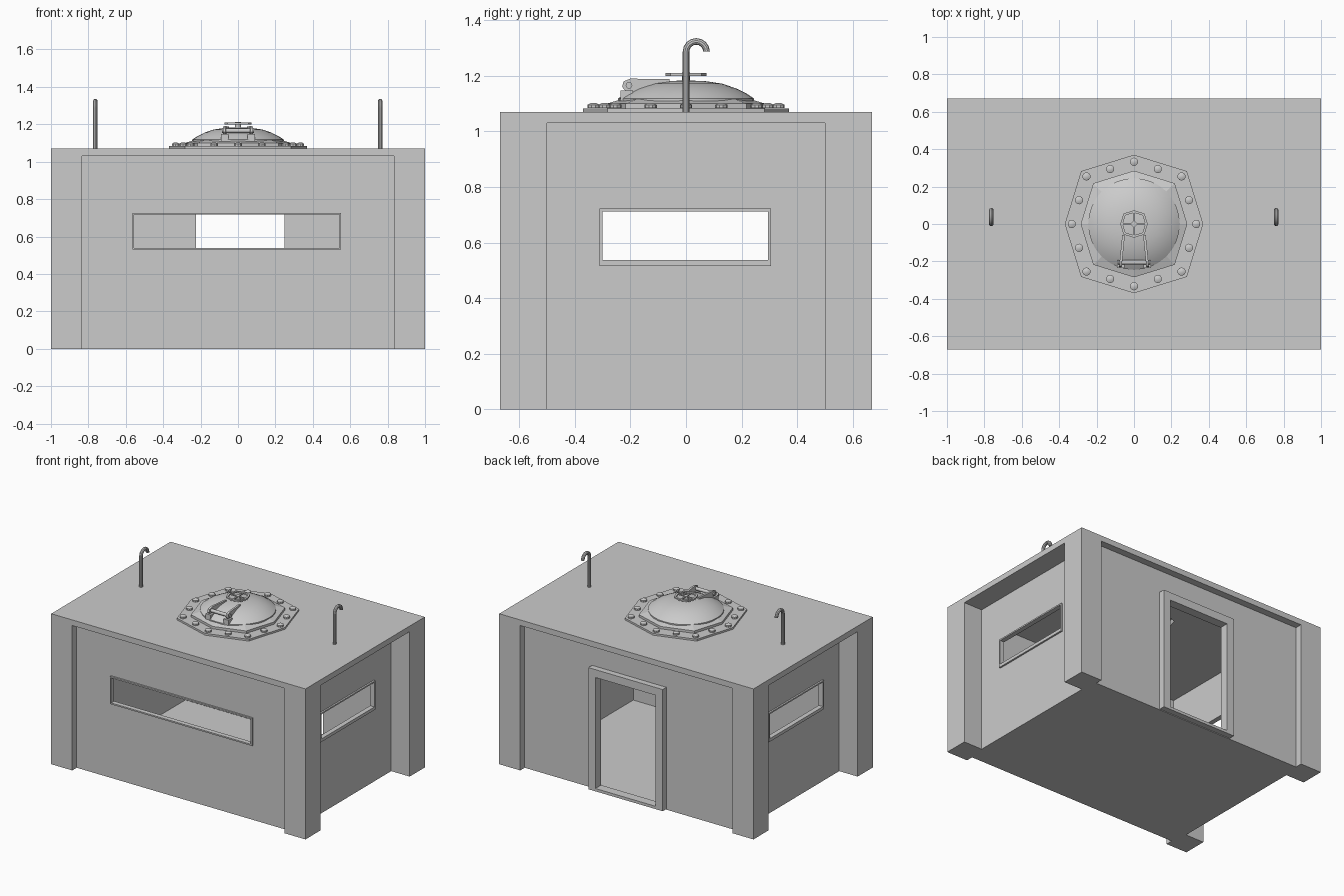
import bpy, bmesh
from math import pi, sin, cos, radians
from mathutils import Matrix, Vector

cube = bpy.data.objects.get("Cube")
if cube:
    bpy.data.objects.remove(cube)

concrete = bpy.data.materials.new("concrete_grey")
concrete.use_nodes = True
GREY = (0.6, 0.6, 0.6, 1)
concrete.diffuse_color = GREY
concrete.node_tree.nodes["Principled BSDF"].inputs["Base Color"].default_value = GREY


def finish(name, bm, smooth=False):
    bmesh.ops.recalc_face_normals(bm, faces=bm.faces)
    mesh = bpy.data.meshes.new(name)
    bm.to_mesh(mesh)
    bm.free()
    mesh.materials.append(concrete)
    ob = bpy.data.objects.new(name, mesh)
    bpy.context.collection.objects.link(ob)
    if smooth:
        bpy.ops.object.select_all(action='DESELECT')
        ob.select_set(True)
        bpy.context.view_layer.objects.active = ob
        bpy.ops.object.shade_smooth_by_angle(angle=radians(35))
    return ob


def add_box(bm, lo, hi):
    lo, hi = Vector(lo), Vector(hi)
    mat = Matrix.Translation((lo + hi) / 2) @ Matrix.Diagonal((*(hi - lo), 1))
    bmesh.ops.create_cube(bm, size=1, matrix=mat)


def box(name, lo, hi):
    bm = bmesh.new()
    add_box(bm, lo, hi)
    return finish(name, bm)


def add_cyl(bm, r1, r2, depth, centre, sides=12, rot=Matrix()):
    bmesh.ops.create_cone(bm, cap_ends=True, segments=sides, radius1=r1, radius2=r2,
                          depth=depth, matrix=Matrix.Translation(centre) @ rot)


def add_loft(bm, rings, cap_start=True, cap_end=True):
    loops = [[bm.verts.new(p) for p in ring] for ring in rings]
    for a, b in zip(loops, loops[1:]):
        for i in range(len(a)):
            j = (i + 1) % len(a)
            bm.faces.new((a[i], a[j], b[j], b[i]))
    if cap_start:
        bm.faces.new(loops[0])
    if cap_end:
        bm.faces.new(loops[-1])


def cut(target, cutters):
    for c in cutters:
        mod = target.modifiers.new("cut", 'BOOLEAN')
        mod.operation, mod.solver, mod.object = 'DIFFERENCE', 'EXACT', c
        bpy.ops.object.select_all(action='DESELECT')
        bpy.context.view_layer.objects.active = target
        target.select_set(True)
        bpy.ops.object.modifier_apply(modifier=mod.name)
        bpy.data.objects.remove(c)


def octagon(r, z):
    """Slightly squared octagon with its corners on the axes and diagonals."""
    return [Vector(((r + (0.08 * r if i % 2 else 0)) * cos(i * pi / 4),
                    (r + (0.08 * r if i % 2 else 0)) * sin(i * pi / 4), z)) for i in range(8)]


# Hollow room with floor, windows on three sides and a doorway at the back
WX, WY, T = 0.855, 0.62, 0.02
room = box("room_walls", (-WX, -WY, 0), (WX, WY, 1.03))
cut(room, [
    box("room_space", (T - WX, T - WY, 0.015), (WX - T, WY - T, 1.1)),
    box("front_hole", (-0.56, -0.8, 0.535), (0.547, -0.5, 0.722)),
    box("side_hole", (-1, -0.306, 0.53), (1, 0.3, 0.715)),
    box("door_hole", (-0.25, 0.5, 0.015), (0.28, 0.8, 0.84)),
])

# Corner pillars
for sx, side in ((-1, "right"), (1, "left")):
    for sy, end in ((-1, "front"), (1, "back")):
        box(f"{end}_{side}_pillar", [min(sx, sx * 0.835), min(sy * 0.5, sy * 0.67), 0],
            [max(sx, sx * 0.835), max(sy * 0.5, sy * 0.67), 1.03])

# Roof slab with the hatch opening
roof = box("roof_slab", (-1, -0.67, 1.03), (1, 0.67, 1.07))
bm = bmesh.new()
add_loft(bm, [octagon(0.24, 1.0), octagon(0.24, 1.1)])
cut(roof, [finish("hatch_hole", bm)])


def frame(name, axis, depth, span, height, w, sill):
    """Rectangular frame on a wall; axis is the one the wall faces along."""
    bm = bmesh.new()
    (a, b), (z0, z1) = span, height
    for s0, s1, h0, h1 in ((a, a + w, z0, z1), (b - w, b, z0, z1),
                           (a + w, b - w, z1 - w, z1), (a + w, b - w, z0, z0 + sill)):
        lo, hi = (s0, depth[0], h0), (s1, depth[1], h1)
        if axis == 'x':
            lo, hi = (lo[1], lo[0], lo[2]), (hi[1], hi[0], hi[2])
        add_box(bm, lo, hi)
    finish(name, bm)


frame("front_window_frame", 'y', (-0.632, -0.598), (-0.565, 0.552), (0.53, 0.727), 0.01, 0.01)
for sx, side in ((-1, "right"), (1, "left")):
    frame(f"{side}_window_frame", 'x', sorted((sx * 0.833, sx * 0.867)),
          (-0.311, 0.305), (0.516, 0.722), 0.01, 0.022)
frame("door_frame", 'y', (0.598, 0.662), (-0.28, 0.305), (0.005, 0.87), 0.056, 0.02)

# Hatch flange, raised collar and domed lid
bm = bmesh.new()
add_loft(bm, [octagon(0.24, 1.07), octagon(0.37, 1.07), octagon(0.37, 1.083), octagon(0.24, 1.083)],
         False, False)
finish("hatch_flange", bm)
bm = bmesh.new()
add_loft(bm, [octagon(0.24, 1.083), octagon(0.285, 1.083), octagon(0.285, 1.1), octagon(0.225, 1.118),
              octagon(0.225, 1.09)], False, False)
finish("hatch_collar", bm)
bm = bmesh.new()
dome = [(0.245, 1.085), (0.245, 1.118), (0.22, 1.135), (0.18, 1.155), (0.13, 1.172), (0.07, 1.181), (0.02, 1.183)]
add_loft(bm, [[(r * cos(i * pi / 16), r * sin(i * pi / 16), z) for i in range(32)] for r, z in dome])
finish("hatch_lid", bm, True)

# Bolts at the flange corners and edge middles
bm = bmesh.new()
ring = octagon(0.333, 1.09)
for i, p in enumerate(ring):
    for q in (p, (p + ring[(i + 1) % 8]) / 2):
        add_cyl(bm, 0.022, 0.022, 0.012, q, 10)
        add_cyl(bm, 0.022, 0.01, 0.006, q + Vector((0, 0, 0.009)), 10)
finish("flange_bolts", bm, True)

# Hand wheel with spokes and stem
bm = bmesh.new()
add_loft(bm, [octagon(r, z) for r, z in
              ((0.06, 1.2), (0.073, 1.2), (0.073, 1.21), (0.06, 1.21), (0.06, 1.2))], False, False)
add_box(bm, (-0.065, -0.005, 1.201), (0.065, 0.005, 1.208))
add_box(bm, (-0.005, -0.065, 1.201), (0.005, 0.065, 1.208))
add_cyl(bm, 0.015, 0.015, 0.035, (0, 0, 1.194))
finish("hatch_wheel", bm)

# Hinge arms fanning out to a cross pin
arm = [(-0.06, 1.188), (-0.2, 1.19), (-0.225, 1.18), (-0.23, 1.16), (-0.215, 1.143), (-0.19, 1.14), (-0.06, 1.17)]
for sx, side in ((-1, "right"), (1, "left")):
    bm = bmesh.new()
    add_loft(bm, [[(sx * (0.05 - y * 0.1 + off), y, z) for y, z in arm] for off in (-0.007, 0.007)])
    box(f"{side}_hinge_foot", (sx * 0.07 - 0.02, -0.235, 1.11), (sx * 0.07 + 0.02, -0.19, 1.148))
    finish(f"{side}_hinge_arm", bm)
bm = bmesh.new()
add_cyl(bm, 0.012, 0.012, 0.17, (0, -0.205, 1.166), 12, Matrix.Rotation(pi / 2, 4, 'Y'))
finish("hinge_pin", bm, True)

# Hooked vent pipes
R, TOP = 0.037, 1.287
path = [(0, 1.06)] + [(R - R * cos(i * pi / 8), TOP + R * sin(i * pi / 8)) for i in range(9)]
turns = [0] + [i * pi / 8 for i in range(9)]
for x, side in ((-0.763, "right"), (0.76, "left")):
    bm = bmesh.new()
    rings = []
    for (y, z), t in zip(path, turns):
        rings.append([(x + 0.012 * sin(k * pi / 5), y - 0.012 * cos(k * pi / 5) * cos(t),
                       z + 0.012 * cos(k * pi / 5) * sin(t)) for k in range(10)])
    add_loft(bm, rings)
    finish(f"{side}_vent_pipe", bm, True)
